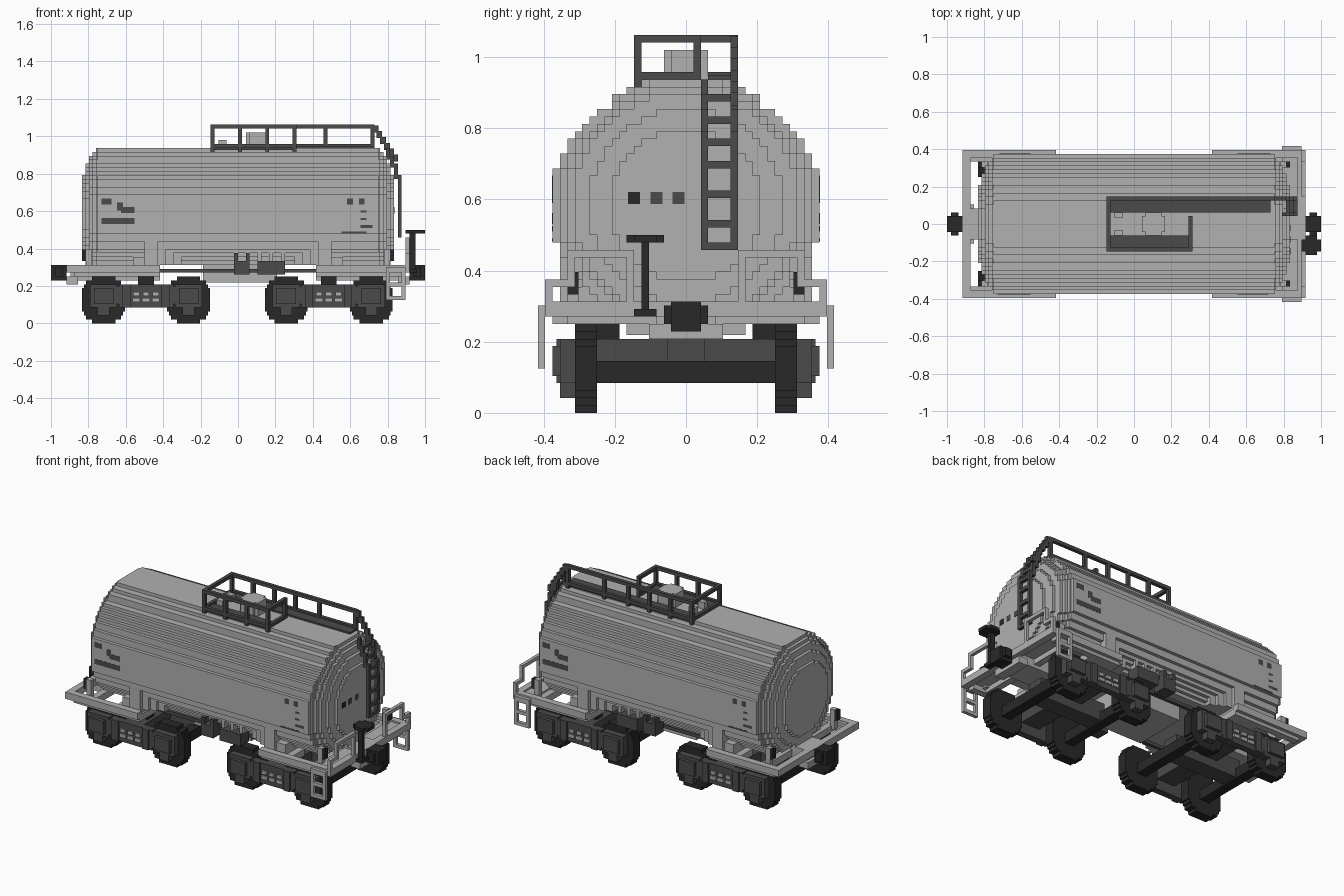
import bpy, bmesh, math

U = 1 / 48  # one block

cube = bpy.data.objects.get("Cube")
if cube:
    bpy.data.objects.remove(cube, do_unlink=True)


def material(name, value):
    m = bpy.data.materials.new(name)
    m.use_nodes = True
    colour = (value, value, value, 1)
    m.diffuse_color = colour
    m.node_tree.nodes["Principled BSDF"].inputs["Base Color"].default_value = colour
    return m


LIGHT = material("light grey", 0.44)
MID = material("dark grey", 0.07)
DARK = material("near black", 0.022)


def finish(name, mat, bm):
    bmesh.ops.recalc_face_normals(bm, faces=bm.faces)
    mesh = bpy.data.meshes.new(name)
    bm.to_mesh(mesh)
    bm.free()
    mesh.materials.append(mat)
    ob = bpy.data.objects.new(name, mesh)
    bpy.context.scene.collection.objects.link(ob)


def add_box(bm, x0, x1, y0, y1, z0, z1):
    verts = bmesh.ops.create_cube(bm, size=1)["verts"]
    for v in verts:
        v.co.x = (x1 if v.co.x > 0 else x0) * U
        v.co.y = (y1 if v.co.y > 0 else y0) * U
        v.co.z = (z1 if v.co.z > 0 else z0) * U


def part(name, mat, boxes, mx=False, my=False):
    """Boxes in block units, optionally mirrored across x and y."""
    bm = bmesh.new()
    for x0, x1, y0, y1, z0, z1 in boxes:
        for sx in ((1, -1) if mx else (1,)):
            for sy in ((1, -1) if my else (1,)):
                xs, ys = sorted((x0 * sx, x1 * sx)), sorted((y0 * sy, y1 * sy))
                add_box(bm, *xs, *ys, z0, z1)
    finish(name, mat, bm)


def stepped_disc(bm, halves, centre, cz, axis, a0, a1, below=None):
    """Stepped round slab; halves lists half widths from the middle row outwards."""
    def edge(rows):
        pts = []
        for i, h in enumerate(rows):
            pts += [(h, i), (h, i + 1)]
        return [p for i, p in enumerate(pts) if i == 0 or p != pts[i - 1]]
    up, down = edge(halves), edge(below or halves)
    ring = up + [(-a, b) for a, b in reversed(up)]
    ring += [(-a, -b) for a, b in down[1:]] + [(a, -b) for a, b in reversed(down[1:])]
    verts = []
    for a, b in ring:
        co = (a0, centre + a, cz + b) if axis == "x" else (centre + a, a0, cz + b)
        verts.append(bm.verts.new([c * U for c in co]))
    face = bm.faces.new(verts)
    ext = bmesh.ops.extrude_face_region(bm, geom=[face])["geom"]
    for v in ext:
        if isinstance(v, bmesh.types.BMVert):
            v.co["xy".index(axis)] = a1 * U


def round_rows(r):
    return [round(math.sqrt((r + 0.2) ** 2 - (i + 0.5) ** 2)) for i in range(r)]


# Tank barrel with a flat belly and stepped domed ends
FLAT = 13
bm = bmesh.new()
barrel = [18] * 5 + [17, 17, 16, 16, 15, 14, 13, 12, 10, 10, 8, 6]
stepped_disc(bm, barrel, 0, 28, "x", -36, 36, barrel[:FLAT])
for layer, r in enumerate((17, 16, 15, 13, 10)):
    rows = [min(a, b) for a, b in zip(round_rows(r), barrel)]
    for s in (-1, 1):
        stepped_disc(bm, rows, 0, 28, "x", s * (35.2 + layer),
                     s * (36.4 + layer * 0.9), rows[:FLAT])
finish("tank", LIGHT, bm)
part("tank_sump", LIGHT, [(-9, 10, -8, 8, 10.5, 15.5)])

# Filler dome and valves on top
part("filler_dome", LIGHT, [(2, 8, -2, 2, 44, 49), (3, 7, -3, 3, 44, 49)])
part("top_valves", LIGHT, [(-5, -3, 1.5, 3, 44, 47)], my=True)

# Underframe
part("side_sills", LIGHT, [(20, 44, 17, 19, 13, 15), (20, 42, 16, 18, 12, 14),
                           (20, 29, 10, 18, 12, 14)], True, True)
part("end_beams", LIGHT, [(42, 44, -19, 19, 13, 15)], mx=True)
part("centre_sills", LIGHT, [(20, 43, -4, 4, 11, 15)], mx=True)
part("cross_members", LIGHT, [(36, 38, -17, 17, 12, 14)], mx=True)
part("draw_boxes", LIGHT, [(41, 44, -5, 5, 10, 12)], mx=True)
part("truss_bars", MID, [(-21, 21, 10, 11, 13, 14)], my=True)

# Stepped saddles carrying the tank
saddle = [(20.5, 24, 10, 17, 13, 22), (24, 27, 10, 16, 13, 17)]
saddle += [(18.5 - 2 * i, 20.5 - 2 * i, 8, 16 - i, 15, 21 - i) for i in range(3)]
part("saddles", LIGHT, saddle, True, True)
part("lamp_posts", LIGHT, [(37.5, 39, 14.5, 16, 13, 19)], True, True)
part("end_lamps", DARK, [(39, 40, 14.5, 16, 16, 19)], True, True)

# Valve gear boxes hanging under the tank
part("gear_boxes", MID, [(-1, 3, 12, 16, 12.5, 16), (-1, 0, 14, 16, 16, 18),
                         (2, 3, 14, 16, 16, 18), (5, 12, 12, 16, 12.5, 16)], my=True)
part("outlet_valves", LIGHT, [(i, i + 1, 13, 15, 16, 19) for i in (5, 8, 11)], my=True)

# Bogies: wheels, axles, bolster and side frames
for label, cx in (("rear", -23.6), ("front", 23.3)):
    bm = bmesh.new()
    axle = []
    frame = [(cx - 14, cx + 14, 15, 17, 5, 9.5), (cx - 7, cx + 7, 15, 17, 4, 10)]
    boxes, springs = [], []
    for s in (-1, 1):
        wx = cx + s * 10.9
        for side in (-1, 1):
            stepped_disc(bm, [5.5, 5.5, 5.5, 5, 4.5, 3], wx, 6, "y", side * 12, side * 15)
        axle.append((wx - 1.5, wx + 1.5, -13, 13, 4, 7))
        frame += [(wx - 3.5, wx + 3.5, 15, 17, 4, 10), (cx + s * 5 - 1, cx + s * 5 + 1, 15, 17.5, 4, 10)]
        boxes += [(wx - 2.5, wx + 2.5, 17, 18, 5, 9), (wx - 1.5, wx + 1.5, 15, 17, 2, 4)]
    finish(label + "_wheels", DARK, bm)
    part(label + "_axles", DARK, axle)
    part(label + "_bolster", MID, [(cx - 3, cx + 3, -16, 16, 7, 10),
                                   (cx - 11, cx + 11, -2.5, 2.5, 4.5, 10)])
    part(label + "_side_bearers", DARK, [(cx - 2, cx + 2, 9, 12, 10, 12)], my=True)
    for k in range(-1, 2):
        springs += [(cx + 2.5 * k - 1, cx + 2.5 * k + 1, 15.5, 17.5, 5.5, 6.5),
                    (cx + 2.5 * k - 0.8, cx + 2.5 * k + 0.8, 15.5, 17.5, 7, 8)]
    part(label + "_side_frames", MID, frame, my=True)
    part(label + "_axle_boxes", MID, boxes, my=True)
    part(label + "_springs", LIGHT, springs, my=True)

# Couplers
part("couplers", DARK, [(44, 48, -2, 2, 11, 15), (45, 47, -3, 3, 12, 14.5)], mx=True)

# Brakeman platform, railings and step ladders at one end
part("platform", LIGHT, [(38, 43, -19, 19, 13.5, 14.5), (38, 43, 17, 20, 13, 14.5)])
part("platform_far_step", LIGHT, [(38, 43, -20, -17, 13, 14.5)])
part("end_railings", LIGHT, [(43, 44, 7, 8, 14, 22), (43, 44, 7, 16, 21, 22),
                             (43, 44, 15, 16, 17, 22), (43, 44, 15, 19, 17, 18),
                             (43, 44, 18, 19, 14, 18)], my=True)
steps = [(x, x + 1, 19, 20, 6, 14) for x in (38, 42)]
steps += [(38, 43, 19, 20, z, z + 1) for z in (6, 9.5)]
part("step_ladders", LIGHT, steps, my=True)
part("brake_column", DARK, [(44, 45.5, -6, -5, 13, 24), (44, 46, -7, -4, 13, 14)])
part("brake_wheel", DARK, [(43, 48, -7, -4, 23, 24), (44, 47, -8, -3, 23, 24)])

# Ladder following the domed end up to the walkway
ladder = []
path = [(41, 22, 38), (40, 37, 41), (39, 40, 43), (38, 42, 45)]
for x, z0, z1 in path:
    ladder += [(x, x + 1, y, y + 1, z0, z1) for y in (2, 6)]
for z in (22, 25, 29, 33, 36, 39, 42):
    x = next(p[0] for p in path if z < p[2])
    ladder.append((x, x + 1, 2, 7, z, z + 1))
part("end_ladder", MID, ladder)
part("ladder_handrail", MID, [(34.5 + i, 36 + i, 6, 7, 49 - i * 1.5, 50.8 - i * 1.5) for i in range(6)])

# Walkway decks and guard rails
part("walkway_decks", MID, [(-6, 35, 3, 6.5, 44.5, 45.5), (-6, 15, -6.5, -3, 44.5, 45.5)])
rails = []
for z in (50, 45):
    rails += [(-7, 35, 6, 7, z, z + 1), (-7, 15, -7, -6, z, z + 1),
              (-7, -6, -7, 7, z, z + 1), (14, 15, -7, 2, z, z + 1)]
rails += [(x, x + 1, 6, 7, 44, 51) for x in (-7, 0, 7, 14, 22, 34)]
rails += [(x, x + 1, -7, -6, 44, 51) for x in (-7, 0, 7, 14)]
rails.append((14, 15, 1, 2, 44, 51))
part("guard_rails", MID, rails)

# Painted marks: the far side repeats the near side turned half round
marks = [(-35, -32.5, 30.5, 32), (-31, -29.5, 29, 31), (-30, -26.5, 28.3, 29.8),
         (-35, -26.5, 25.5, 27), (28, 29.5, 30.5, 32), (31, 32.5, 30.5, 32),
         (31.5, 33, 28.5, 29), (31.5, 33, 26.5, 27), (31.5, 34.5, 24.5, 25.2),
         (26.5, 33, 23.1, 23.5)]
plates = [(x0, x1, -18.05, -17.9, z0, z1) for x0, x1, z0, z1 in marks]
plates += [(-x1, -x0, 17.9, 18.05, z0, z1) for x0, x1, z0, z1 in marks]
part("side_marks", MID, plates)
for name, mat, ys in (("end_marks", MID, (-4, -1)), ("dark_end_mark", DARK, (-7,))):
    part(name, mat, [(39.9, 40.1, y - 0.8, y + 0.8, 28.2, 29.8) for y in ys])
